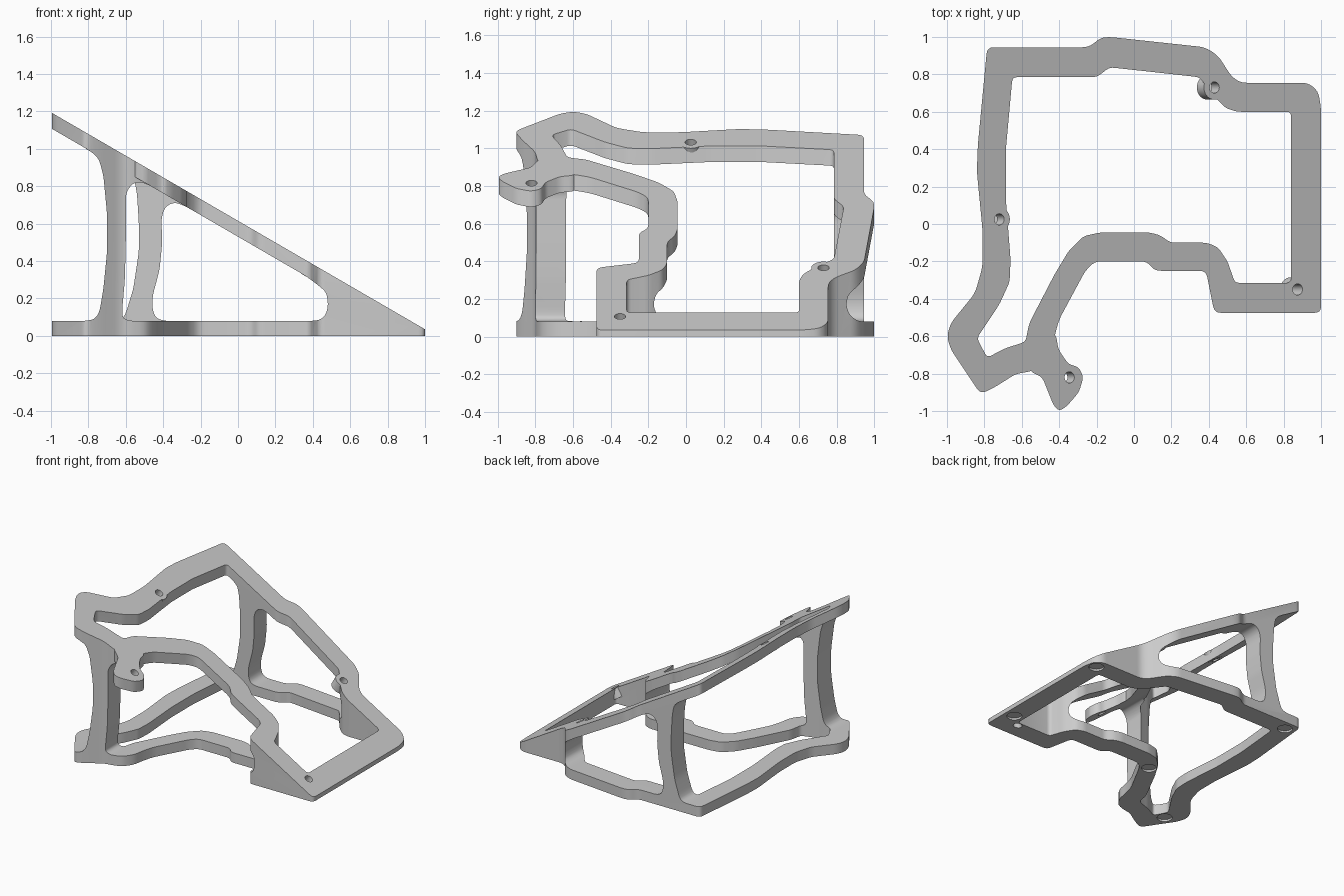
import bpy, bmesh
from mathutils import Vector, Matrix

if "Cube" in bpy.data.objects:
    bpy.data.objects.remove(bpy.data.objects["Cube"])

SLOPE, TOP, RAIL = -0.58, 0.615, 0.085
def top(x): return TOP + SLOPE * x
def under(x): return top(x) - RAIL
NORMAL = Vector((-SLOPE, 0, 1)).normalized()

def rounded(pts, r, n=4):
    """Replace every corner of a closed outline with a small curve."""
    out = []
    for i, p in enumerate(pts):
        p = Vector(p)
        a, b = Vector(pts[i - 1]) - p, Vector(pts[(i + 1) % len(pts)]) - p
        s = p + a.normalized() * min(r, a.length * 0.45)
        e = p + b.normalized() * min(r, b.length * 0.45)
        for k in range(n + 1):
            t = k / n
            out.append(s * (1 - t) ** 2 + p * 2 * t * (1 - t) + e * t * t)
    return out

def prism(name, pts, place, lo, hi):
    """Extrude an outline from lo to hi; place(u, v, w) gives the 3D point."""
    bm = bmesh.new()
    rows = [[bm.verts.new(place(u, v, w)) for u, v in pts] for w in (lo, hi)]
    bm.faces.new(rows[0])
    bm.faces.new(rows[1])
    for i in range(len(pts)):
        j = (i + 1) % len(pts)
        bm.faces.new((rows[0][i], rows[0][j], rows[1][j], rows[1][i]))
    bmesh.ops.recalc_face_normals(bm, faces=bm.faces)
    return to_object(name, bm)

def to_object(name, bm):
    me = bpy.data.meshes.new(name)
    bm.to_mesh(me)
    bm.free()
    ob = bpy.data.objects.new(name, me)
    bpy.context.collection.objects.link(ob)
    return ob

def cylinder(name, start, end, r):
    start, end = Vector(start), Vector(end)
    d = end - start
    m = Matrix.Translation((start + end) / 2) @ d.to_track_quat('Z', 'Y').to_matrix().to_4x4()
    bm = bmesh.new()
    bmesh.ops.create_cone(bm, cap_ends=True, segments=32, radius1=r, radius2=r,
                          depth=d.length, matrix=m)
    return to_object(name, bm)

def combine(target, tool, op='DIFFERENCE'):
    tool.hide_render = True
    mod = target.modifiers.new(op, 'BOOLEAN')
    mod.operation, mod.solver, mod.object = op, 'EXACT', tool
    bpy.context.view_layer.objects.active = target
    bpy.ops.object.modifier_apply(modifier=mod.name)
    bpy.data.objects.remove(tool)

def plan(u, v, w): return (u, v, w)
def side(u, v, w): return (u, w, v)

# Ring wall seen from above
outer = [(-.785, .945), (-.24, .945), (-.18, .995), (-.13, 1), (.38, .945), (.45, .90),
         (.52, .79), (.57, .755), (.93, .755), (.985, .71), (1, .62), (1, -.475),
         (.43, -.475), (.385, -.25), (.11, -.25), (.07, -.20), (-.21, -.20), (-.26, -.25),
         (-.40, -.51), (-.425, -.60), (-.44, -.69), (-.49, -.765), (-.56, -.79), (-.63, -.80),
         (-.74, -.87), (-.82, -.91), (-.98, -.67), (-1, -.60), (-.98, -.53), (-.85, -.37),
         (-.81, -.23), (-.81, -.03), (-.84, .28), (-.835, .42)]
inner = [(-.65, .785), (-.20, .785), (-.13, .838), (.35, .785), (.42, .69), (.49, .62),
         (.55, .60), (.84, .60), (.84, -.315), (.54, -.315), (.50, -.20), (.45, -.125),
         (.39, -.10), (.195, -.10), (.14, -.06), (.08, -.045), (-.18, -.045), (-.27, -.065),
         (-.35, -.145), (-.425, -.27), (-.56, -.53), (-.58, -.63), (-.69, -.665),
         (-.785, -.715), (-.84, -.61), (-.72, -.43), (-.665, -.31), (-.66, -.19),
         (-.685, .13), (-.685, .40)]
stand = prism('wedge_stand', rounded(outer, .035), plan, 0, 1.4)
combine(stand, prism('inner_cutter', rounded(inner, .025), plan, -.1, 1.5))

# Windows seen from the front, leaving rails, posts and the solid toe
toe = [(.36, under(.36)), (.43, .27), (.47, .235), (.48, .19), (.48, .15), (.465, .105),
       (.435, .085), (.40, .08)]
front_window = [(-.58, .08), (-.615, .095), (-.62, .13), (-.605, .30), (-.60, .50),
                (-.60, .76), (-.57, .81), (-.53, .825), (-.48, under(-.48))] + toe
back_window = [(-.40, .08), (-.445, .10), (-.46, .16), (-.455, .22), (-.42, .35), (-.405, .50),
               (-.41, .63), (-.39, .69), (-.34, .715), (-.28, under(-.28))] + toe
front_left = [(-1.2, .08), (-1.2, under(-1.2)), (-.79, under(-.79)), (-.745, .95), (-.72, .86),
              (-.70, .65), (-.70, .45), (-.72, .25), (-.74, .13), (-.765, .09), (-.81, .08)]
back_left = [(-1.2, .08), (-1.2, under(-1.2)), (-.60, under(-.60)), (-.555, .84), (-.54, .76),
             (-.53, .60), (-.53, .45), (-.56, .25), (-.60, .12), (-.62, .09), (-.66, .08)]
for pts, y0, y1 in ((front_window, -1.2, .3), (back_window, .3, 1.2),
                    (front_left, -1.2, -.55), (back_left, -.552, 1.2)):
    combine(stand, prism('window_cutter', rounded(pts, .03, 3), side, y0, y1))

# Screw tab that hangs off the top rail only
tab = [(-.50, -.66), (-.44, -.58), (-.415, -.60), (-.405, -.67), (-.35, -.75), (-.295, -.765),
       (-.27, -.82), (-.295, -.90), (-.36, -.975), (-.40, -1), (-.43, -.97), (-.49, -.82),
       (-.56, -.785)]
combine(stand, prism('screw_tab', rounded(tab, .025),
                     lambda u, v, w: (u, v, under(u) + w), 0, .2), 'UNION')

# Screw bosses square to the slope
screws = [(-.72, .025), (.43, .73), (.875, -.35), (-.345, -.82)]
for x, y in screws[:3]:
    p = Vector((x, y, top(x)))
    combine(stand, cylinder('screw_boss', p - NORMAL * .075, p + NORMAL * .05, .065), 'UNION')

# Sloped top face
wedge = [(-1.3, top(-1.3)), (1.3, top(1.3)), (1.3, 2), (-1.3, 2)]
combine(stand, prism('slope_cutter', wedge, side, -1.3, 1.3))

# Screw holes
for x, y in screws:
    p = Vector((x, y, top(x)))
    combine(stand, cylinder('hole_cutter', p - NORMAL * .16, p + NORMAL * .1, .03))

# Shallow foot recesses underneath
for x, y in ((-.71, .865), (-.87, -.69), (-.32, -.21), (.92, .67), (.92, -.26)):
    combine(stand, cylinder('foot_cutter', (x, y, -.1), (x, y, .015), .055))

bpy.ops.object.select_all(action='DESELECT')
stand.select_set(True)
bpy.context.view_layer.objects.active = stand
bpy.ops.object.shade_smooth_by_angle(angle=0.5)
